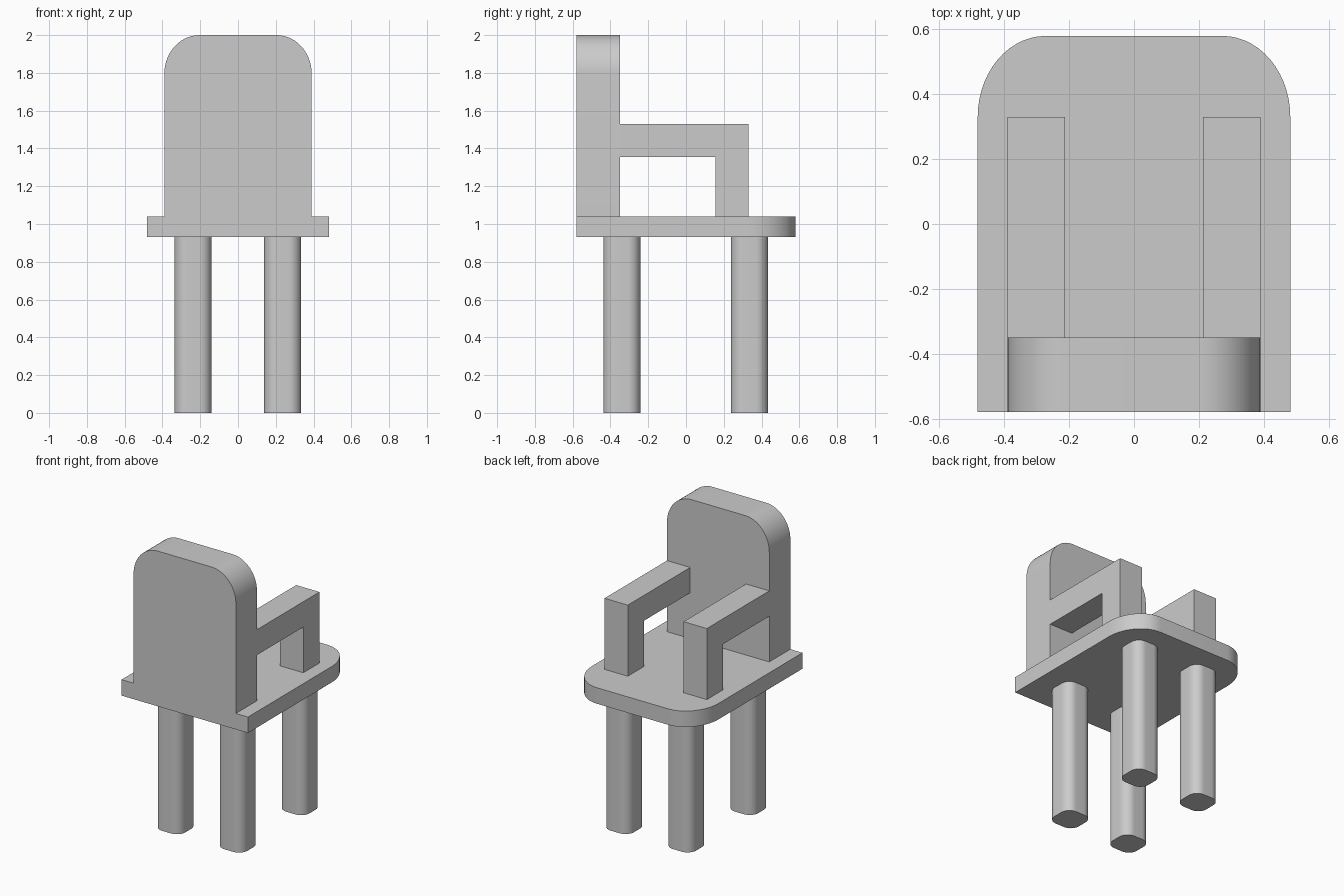
import bpy, math
from math import radians
from mathutils import Vector

default = bpy.data.objects.get("Cube")
if default:
    bpy.data.objects.remove(default, do_unlink=True)

grey = bpy.data.materials.new("plain grey")
grey.use_nodes = True
colour = (0.6, 0.6, 0.6, 1)
grey.diffuse_color = colour
grey.node_tree.nodes["Principled BSDF"].inputs["Base Color"].default_value = colour

STEPS = 14  # segments per rounded corner


def arc(cx, cy, rx, ry, start):
    """Quarter ellipse, anticlockwise from the start angle in degrees."""
    angles = [radians(start + 90 * i / STEPS) for i in range(STEPS + 1)]
    return [(cx + rx * math.cos(a), cy + ry * math.sin(a)) for a in angles]


def round_top(half, low, high, rx, ry):
    """Outline with square lower corners and rounded upper ones."""
    return ([(-half, low), (half, low)]
            + arc(half - rx, high - ry, rx, ry, 0)
            + arc(rx - half, high - ry, rx, ry, 90))


def extrude(name, outline, axis, start, end):
    """Prism from a flat outline, pushed along one axis from start to end."""
    def place(p, depth):
        point = list(p)
        point.insert(axis, depth)
        return Vector(point)
    n = len(outline)
    verts = [place(p, d) for d in (start, end) for p in outline]
    faces = [list(range(n))[::-1], list(range(n, 2 * n))]
    faces += [[i, (i + 1) % n, n + (i + 1) % n, n + i] for i in range(n)]
    if axis == 1:  # the x-z plane has the opposite handedness
        faces = [f[::-1] for f in faces]
    mesh = bpy.data.meshes.new(name)
    mesh.from_pydata(verts, [], faces)
    mesh.materials.append(grey)
    obj = bpy.data.objects.new(name, mesh)
    bpy.context.collection.objects.link(obj)
    bpy.ops.object.select_all(action="DESELECT")
    obj.select_set(True)
    bpy.context.view_layer.objects.active = obj
    bpy.ops.object.shade_smooth_by_angle(angle=radians(30))
    return obj


SEAT_LOW, SEAT_TOP = 0.93, 1.04
BACK_FACE = -0.35

# Seat slab, rounded at the end away from the backrest
extrude("seat", round_top(0.482, -0.58, 0.58, 0.21, 0.25), 2, SEAT_LOW, SEAT_TOP)

# Thick backrest with rounded upper corners
extrude("backrest", round_top(0.39, SEAT_TOP, 2.0, 0.185, 0.205), 1, -0.58, BACK_FACE)

# Armrests: a level bar and a post in one bent profile
arm = [(BACK_FACE, 1.355), (0.155, 1.355), (0.155, SEAT_TOP),
       (0.33, SEAT_TOP), (0.33, 1.53), (BACK_FACE, 1.53)]
for side, inner, outer in (("left", 0.213, 0.39), ("right", -0.39, -0.213)):
    extrude(side + "_armrest", arm, 0, inner, outer)

# Four legs with rounded corners
HALF, R = 0.098, 0.065
for side, x in (("left", 0.236), ("right", -0.238)):
    for end, y in (("front", -0.34), ("rear", 0.336)):
        c = HALF - R
        outline = []
        for k, (sx, sy) in enumerate(((1, 1), (-1, 1), (-1, -1), (1, -1))):
            outline += arc(x + sx * c, y + sy * c, R, R, 90 * k)
        extrude(f"{end}_{side}_leg", outline, 2, 0, SEAT_LOW)
